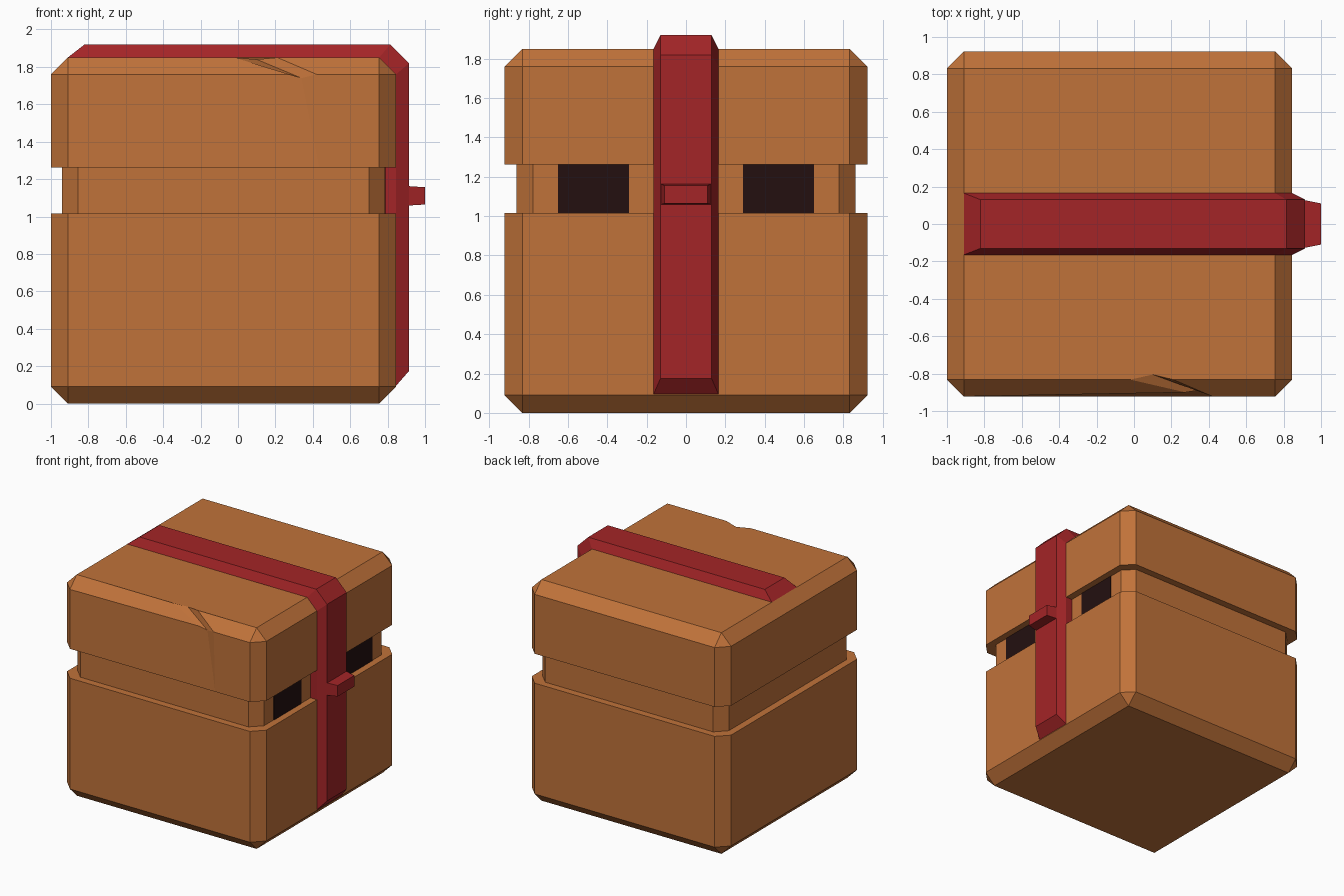
import bpy, bmesh

if "Cube" in bpy.data.objects:
    bpy.data.objects.remove(bpy.data.objects["Cube"])


def material(name, rgb):
    m = bpy.data.materials.new(name)
    m.diffuse_color = (*rgb, 1)
    m.use_nodes = True
    m.node_tree.nodes["Principled BSDF"].inputs["Base Color"].default_value = m.diffuse_color
    return m


ORANGE = material("cardboard orange", (0.53, 0.17, 0.042))
RED = material("strap red", (0.37, 0.018, 0.02))
BLACK = material("dark slot", (0.017, 0.005, 0.005))


def finish(bm, name, mat):
    bmesh.ops.recalc_face_normals(bm, faces=bm.faces)
    me = bpy.data.meshes.new(name)
    bm.to_mesh(me)
    bm.free()
    me.materials.append(mat)
    ob = bpy.data.objects.new(name, me)
    bpy.context.collection.objects.link(ob)
    return ob


def box_bm(lo, hi, bevel=0, flat_z=()):
    """Box with chamfered edges, except those lying in the flat_z planes."""
    bm = bmesh.new()
    bmesh.ops.create_cube(bm, size=1)
    for v in bm.verts:
        v.co = [lo[i] if v.co[i] < 0 else hi[i] for i in range(3)]
    if bevel:
        edges = [e for e in bm.edges
                 if not any(all(abs(v.co.z - z) < 1e-5 for v in e.verts) for z in flat_z)]
        bmesh.ops.bevel(bm, geom=edges, offset=bevel, segments=1, affect='EDGES')
    return bm


X0, X1, Y, C = -1.0, 0.845, 0.922, 0.09

# Lower box and recessed middle band
finish(box_bm((X0, -Y, 0), (X1, Y, 1.017), C, (1.017,)), "lower_box", ORANGE)
finish(box_bm((X0 + .06, -Y + .06, 1.0), (X1 - .06, Y - .06, 1.28), 0.085, (1.0, 1.28)),
       "middle_band", ORANGE)

# Lid: rebuild the top, front chamfer and front face with a chipped crack
bm = box_bm((X0, -Y, 1.263), (X1, Y, 1.85), C, (1.263,))
bm.normal_update()
old = [f for f in bm.faces if f.calc_area() > 0.1 and
       (f.normal.z > 0.9 or (f.normal.y < -0.5 and abs(f.normal.x) < 0.1 and f.normal.z > -0.1))]
top = next(f for f in old if f.normal.z > 0.9)
back = [v for v in top.verts if v.co.y > 0]
bl, br = sorted(back, key=lambda v: v.co.x)
front = [v for v in top.verts if v.co.y < 0]
tl, tr = sorted(front, key=lambda v: v.co.x)
face = next(f for f in old if f.normal.y < -0.9)
low = sorted((v for v in face.verts if v.co.z < 1.5), key=lambda v: v.co.x)
mid = sorted((v for v in face.verts if v.co.z > 1.5), key=lambda v: v.co.x)
bmesh.ops.delete(bm, geom=old, context='FACES_ONLY')
A, P, Q, G, B, D, E = [bm.verts.new(p) for p in (
    (-.02, -.832, 1.85), (.10, -.805, 1.84), (.21, -.832, 1.85),
    (.275, -.90, 1.76), (.34, -.89, 1.74), (.42, -Y, 1.76), (.435, -Y, 1.263))]
under = next((f for f in bm.faces if f.normal.z < -0.9), None)
if under:
    ring = [v for v in under.verts]
    bm.faces.remove(under)
    i = ring.index(low[0])
    if ring[(i + 1) % len(ring)] == low[1]:
        ring.insert(i + 1, E)
    else:
        ring.insert(i, E)
    bm.faces.new(ring)
for loop in ((bl, tl, A, P, Q, tr, br), (tl, mid[0], G, A), (mid[0], low[0], E, B, G),
             (A, G, B, P), (P, B, D, Q), (Q, D, mid[1], tr), (B, E, D), (E, low[1], mid[1], D)):
    bm.faces.new(loop)
finish(bm, "lid", ORANGE)

# Strap: bevelled band running over the top and down the right side
inner = [(-.91, 1.85), (.755, 1.85), (.845, 1.76), (.845, .095)]
outer = [(-.82, 1.92), (.815, 1.92), (.915, 1.82), (.915, .175)]
bm = bmesh.new()
rings = []
for (xi, zi), (xo, zo) in zip(inner, outer):
    rings.append([bm.verts.new(p) for p in
                  ((xi, -.165, zi), (xo, -.13, zo), (xo, .13, zo), (xi, .165, zi))])
for a, b in zip(rings, rings[1:]):
    for i in range(4):
        j = (i + 1) % 4
        bm.faces.new((a[i], a[j], b[j], b[i]))
bm.faces.new(rings[0])
bm.faces.new(rings[-1])
finish(bm, "strap", RED)

# Strap filler inside the recess
finish(box_bm((.775, -.165, 1.01), (.846, .165, 1.27)), "strap_filler", RED)

# Tapered latch knob
bm = box_bm((.90, -.13, 1.058), (1.0, .13, 1.163))
for v in bm.verts:
    if v.co.x > .95:
        v.co.y *= .11 / .13
        v.co.z = 1.11 + (v.co.z - 1.11) * .88
finish(bm, "latch_knob", RED)

# Dark slots either side of the strap
for side, y0, y1 in (("left", -.65, -.29), ("right", .29, .65)):
    finish(box_bm((.782, y0, 1.017), (.789, y1, 1.263)), side + "_slot", BLACK)
